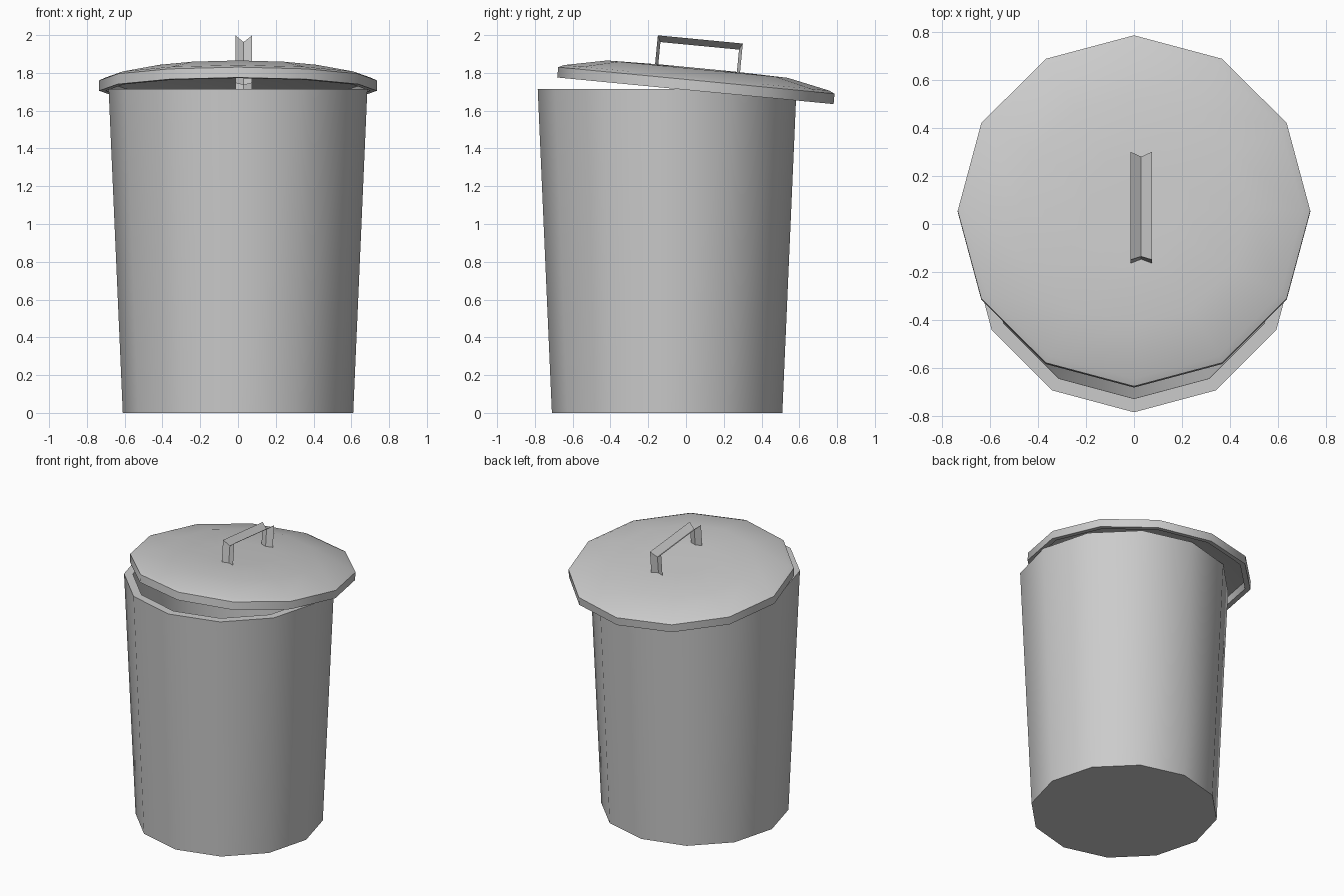
import bpy, bmesh, math
from mathutils import Matrix

if "Cube" in bpy.data.objects:
    bpy.data.objects.remove(bpy.data.objects["Cube"])

SIDES = 12


def finish(name, bm, matrix, closed=True):
    if closed:
        bmesh.ops.recalc_face_normals(bm, faces=bm.faces[:])
    me = bpy.data.meshes.new(name)
    bm.to_mesh(me)
    bm.free()
    ob = bpy.data.objects.new(name, me)
    bpy.context.collection.objects.link(ob)
    ob.matrix_world = matrix
    return ob


def smooth(ob):
    bpy.ops.object.select_all(action='DESELECT')
    ob.select_set(True)
    bpy.context.view_layer.objects.active = ob
    bpy.ops.object.shade_smooth_by_angle(angle=math.radians(40))


def lathe(name, profile, matrix):
    """Revolve (radius, height) points into a solid with capped ends."""
    bm = bmesh.new()
    rings = [[bm.verts.new((r * math.cos(2 * math.pi * i / SIDES),
                            r * math.sin(2 * math.pi * i / SIDES), z))
              for i in range(SIDES)] for r, z in profile]
    for a, b in zip(rings, rings[1:]):
        for i in range(SIDES):
            j = (i + 1) % SIDES
            bm.faces.new((a[i], a[j], b[j], b[i]))
    bm.faces.new(rings[0])
    bm.faces.new(rings[-1])
    ob = finish(name, bm, matrix)
    smooth(ob)
    return ob


# Tapered hollow bin
lathe("bin_body",
      [(0.61, 0), (0.685, 1.715), (0.628, 1.715), (0.56, 0.05)],
      Matrix.Translation((0, -0.1, 0)))

# Tilted lid: inner dome, lip, skirt, bevelled edge, outer dome
lid_matrix = Matrix.Translation((0, 0.055, 1.76)) @ Matrix.Rotation(math.radians(-5.5), 4, 'X')
lathe("lid",
      [(0.47, 0.03), (0.69, -0.01), (0.7, -0.055), (0.735, -0.055),
       (0.735, 0), (0.705, 0.014), (0.48, 0.06), (0.2, 0.066)],
      lid_matrix)

# Handle: strip creased to a V, bent into a bracket
bm = bmesh.new()
outer = [(-0.226, -0.035), (-0.226, 0.218), (0.226, 0.218), (0.226, -0.035)]
crease = [(-0.209, -0.045), (-0.209, 0.184), (0.209, 0.184), (0.209, -0.045)]
rows = [[bm.verts.new((x, y, z)) for y, z in path]
        for x, path in ((-0.014, outer), (0.03, crease), (0.075, outer))]
for a, b in zip(rows, rows[1:]):
    for i in range(3):
        bm.faces.new((a[i], b[i], b[i + 1], a[i + 1]))
finish("lid_handle", bm, lid_matrix, closed=False)
